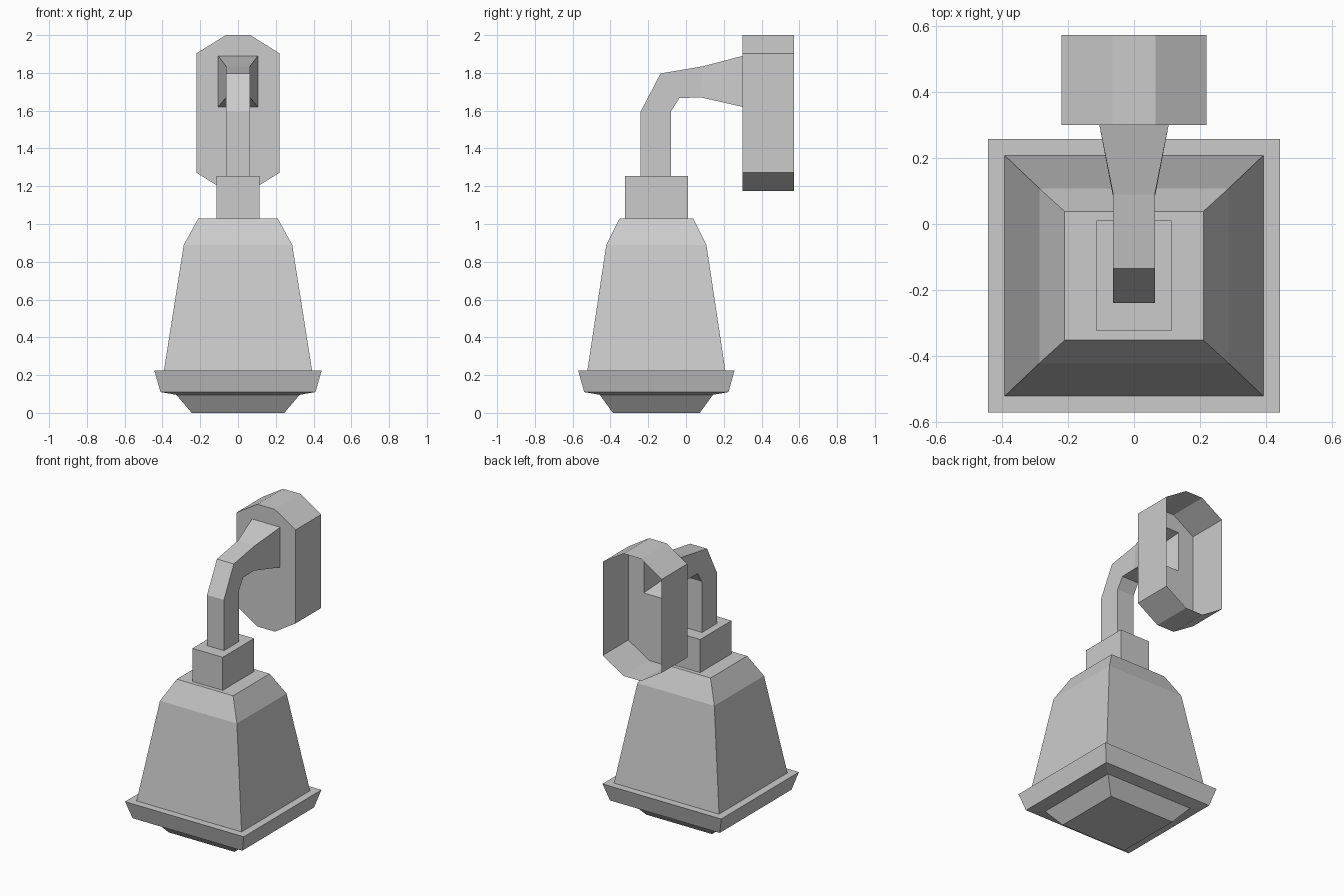
import bpy, bmesh

if "Cube" in bpy.data.objects:
    bpy.data.objects.remove(bpy.data.objects["Cube"])

CY = -0.157  # centre line of the lamp head in y


def finish(name, bm, recalc=True):
    if recalc:
        bmesh.ops.recalc_face_normals(bm, faces=bm.faces[:])
    mesh = bpy.data.meshes.new(name)
    bm.to_mesh(mesh)
    bm.free()
    obj = bpy.data.objects.new(name, mesh)
    bpy.context.collection.objects.link(obj)
    return obj


def loft(name, rings, cap_start=False, cap_end=False):
    """Skin four-cornered rings one after another."""
    bm = bmesh.new()
    vs = [[bm.verts.new(p) for p in ring] for ring in rings]
    for a, b in zip(vs, vs[1:]):
        for i in range(4):
            j = (i + 1) % 4
            bm.faces.new((a[i], a[j], b[j], b[i]))
    if cap_start:
        bm.faces.new(vs[0][::-1])
    if cap_end:
        bm.faces.new(vs[-1])
    return finish(name, bm)


def level(hx, hy, z):
    """Horizontal rectangle around the lamp axis."""
    return [(-hx, CY - hy, z), (hx, CY - hy, z), (hx, CY + hy, z), (-hx, CY + hy, z)]


# Lamp head, from bottom to top
loft("lens", [level(0.245, 0.23, 0.0), level(0.327, 0.30, 0.096)], cap_start=True)
loft("rim", [level(0.327, 0.30, 0.096), level(0.41, 0.382, 0.11),
             level(0.443, 0.414, 0.225), level(0.392, 0.365, 0.225)])
loft("shade", [level(0.392, 0.365, 0.225), level(0.287, 0.265, 0.89),
               level(0.21, 0.195, 1.03)], cap_end=True)
loft("collar", [level(0.113, 0.167, 1.03), level(0.113, 0.167, 1.253)], cap_end=True)

# Bent hollow arm: half width, outer (y, z), inner (y, z)
sections = [
    (0.105, (0.30, 1.89), (0.30, 1.62)),
    (0.063, (0.09, 1.835), (0.08, 1.67)),
    (0.063, (-0.135, 1.797), (-0.035, 1.667)),
    (0.063, (-0.24, 1.595), (-0.08, 1.595)),
    (0.063, (-0.24, 1.253), (-0.08, 1.253)),
]
loft("arm", [[(-w, *o), (w, *o), (w, *i), (-w, *i)] for w, o, i in sections])

# Wall plate: right half, open at the back, with the arm opening in front
outer = [(0, 1.175), (0.065, 1.175), (0.22, 1.272), (0.22, 1.903), (0.065, 2.0), (0, 2.0)]
hole = [(0, 1.89), (0.105, 1.89), (0.105, 1.62), (0, 1.62)]
bm = bmesh.new()
front = [bm.verts.new((x, 0.30, z)) for x, z in outer + hole]
back = [bm.verts.new((x, 0.573, z)) for x, z in outer]
bm.faces.new(front)
for k in range(len(outer) - 1):
    bm.faces.new((front[k + 1], front[k], back[k], back[k + 1]))
plate = finish("wall_plate", bm, recalc=False)
plate.modifiers.new("mirror", 'MIRROR').use_axis[0] = True
